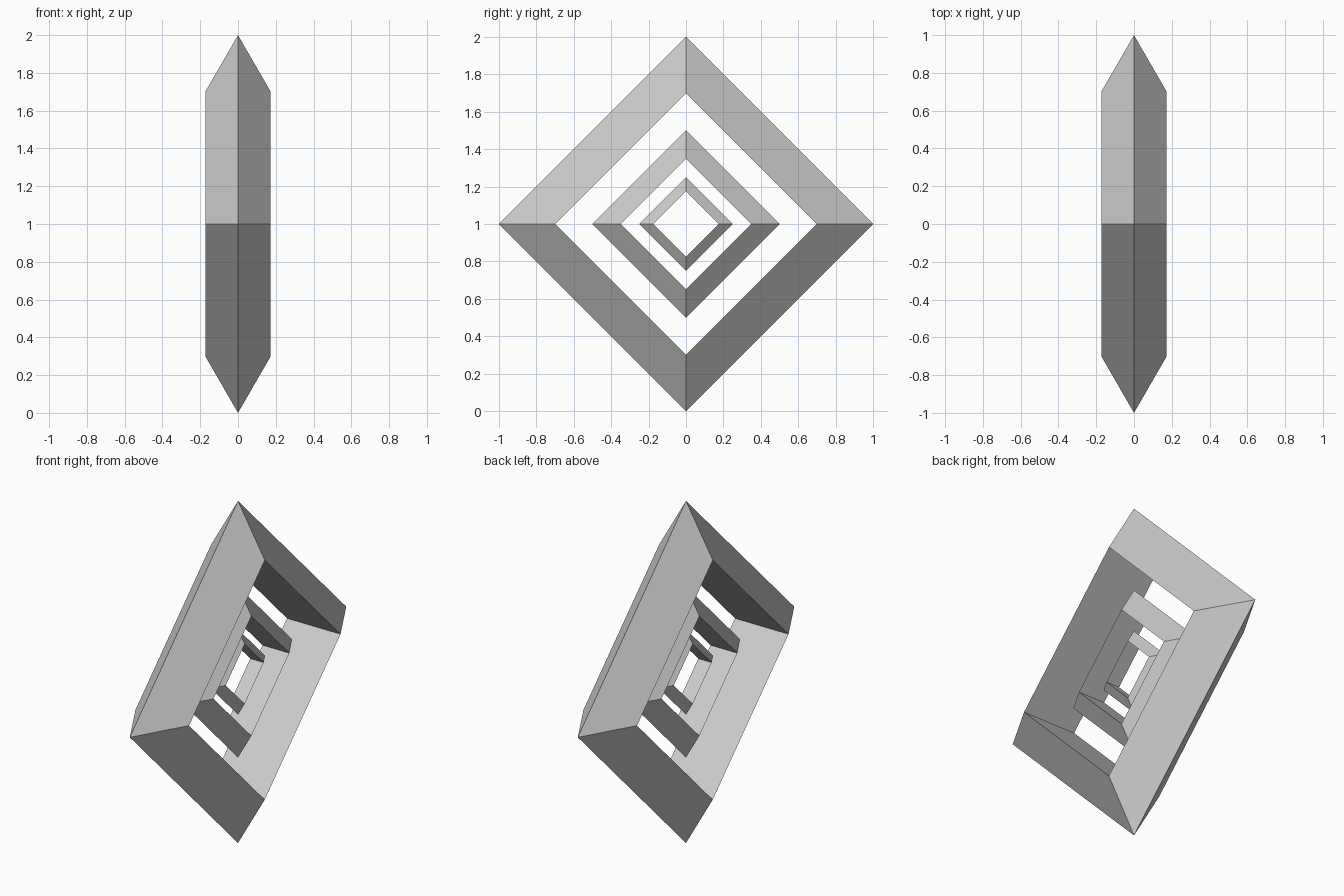
import bpy
from math import pi

if "Cube" in bpy.data.objects:
    bpy.data.objects.remove(bpy.data.objects["Cube"])

# Three nested diamond rings: four-sided tori with a triangular section
for name, scale in (("outer_ring", 1.0), ("middle_ring", 0.5), ("inner_ring", 0.25)):
    bpy.ops.mesh.primitive_torus_add(
        major_segments=4, minor_segments=3,
        major_radius=0.8 * scale, minor_radius=0.2 * scale,
        location=(0, 0, 1), rotation=(0, pi / 2, 0))
    ring = bpy.context.object
    ring.name = name
    bpy.ops.object.shade_flat()
